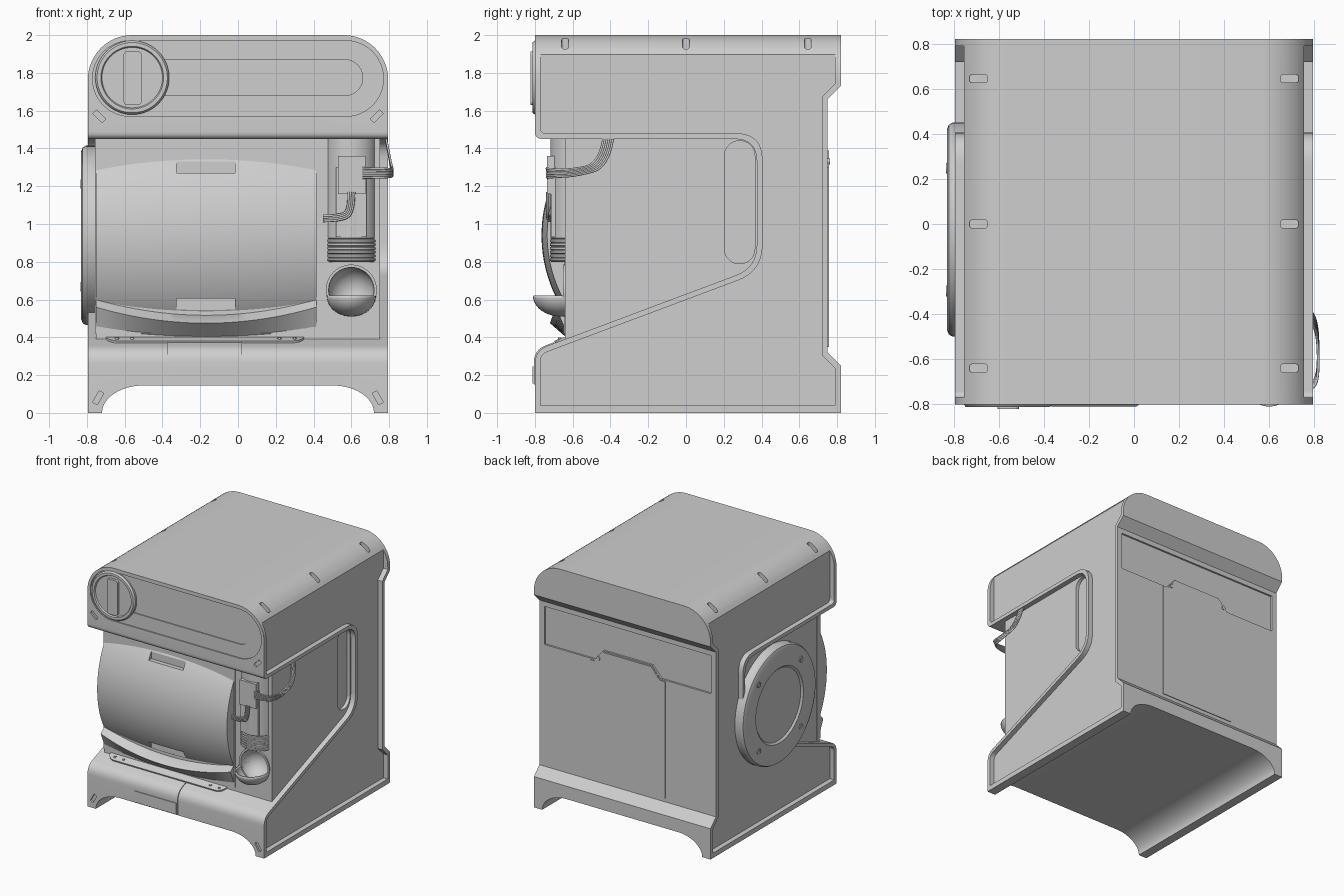
import bpy, bmesh
from math import sin, cos, pi, radians
from mathutils import Vector, Matrix

if "Cube" in bpy.data.objects:
    bpy.data.objects.remove(bpy.data.objects["Cube"])

grey = bpy.data.materials.new("light_grey")
grey.use_nodes = True
tone = (0.62, 0.62, 0.62, 1)
grey.diffuse_color = tone
grey.node_tree.nodes["Principled BSDF"].inputs["Base Color"].default_value = tone


def link(name, data):
    obj = bpy.data.objects.new(name, data)
    bpy.context.collection.objects.link(obj)
    data.materials.append(grey)
    return obj


def finish(name, bm):
    bmesh.ops.remove_doubles(bm, verts=bm.verts, dist=1e-5)
    bmesh.ops.recalc_face_normals(bm, faces=bm.faces)
    mesh = bpy.data.meshes.new(name)
    bm.to_mesh(mesh)
    bm.free()
    return link(name, mesh)


def loft(name, sections):
    """Skin equal-length closed sections and cap both ends."""
    bm = bmesh.new()
    rings = [[bm.verts.new(p) for p in s] for s in sections]
    n = len(rings[0])
    for a, b in zip(rings, rings[1:]):
        for i in range(n):
            j = (i + 1) % n
            bm.faces.new((a[i], a[j], b[j], b[i]))
    bm.faces.new(rings[0])
    bm.faces.new(rings[-1])
    return finish(name, bm)


def place(axis, p, h):
    u, v = p
    return {"X": (h, u, v), "Y": (u, h, v), "Z": (u, v, h)}[axis]


def prism(name, axis, outline, start, end):
    return loft(name, [[place(axis, p, h) for p in outline] for h in (start, end)])


def box(name, x, y, z):
    return prism(name, "Z", [(x[0], y[0]), (x[1], y[0]), (x[1], y[1]), (x[0], y[1])], *z)


def lathe(name, axis, centre, profile, steps=64):
    """Revolve (radius, height) points about an axis."""
    bm = bmesh.new()
    rings = []
    for i in range(steps):
        t = 2 * pi * i / steps
        rings.append([bm.verts.new(place(axis, (centre[0] + r * cos(t), centre[1] + r * sin(t)), h))
                      for r, h in profile])
    for i, a in enumerate(rings):
        b = rings[(i + 1) % steps]
        for j in range(len(profile) - 1):
            bm.faces.new((a[j], a[j + 1], b[j + 1], b[j]))
    return finish(name, bm)


def rounded(points, steps=8):
    """Outline whose corners (u, v, cut) are eased by the cut length."""
    out = []
    for i, (u, v, cut) in enumerate(points):
        p = Vector((u, v))
        if not cut:
            out.append((u, v))
            continue
        a = p + (Vector(points[i - 1][:2]) - p).normalized() * cut
        b = p + (Vector(points[(i + 1) % len(points)][:2]) - p).normalized() * cut
        for k in range(steps + 1):
            t = k / steps
            out.append(tuple(a * (1 - t) ** 2 + p * 2 * t * (1 - t) + b * t * t))
    return out


def slot(centre, width, height, radius, turn=0, steps=10):
    """Rounded rectangle outline, turned by degrees."""
    out = []
    rot = Matrix.Rotation(radians(turn), 2)
    for q, (sx, sy) in enumerate(((1, 1), (-1, 1), (-1, -1), (1, -1))):
        for k in range(steps + 1):
            t = (q + k / steps) * pi / 2
            p = Vector((sx * (width / 2 - radius) + radius * cos(t),
                        sy * (height / 2 - radius) + radius * sin(t)))
            out.append(tuple(rot @ p + Vector(centre)))
    return out


def carve(obj, cutter, operation="DIFFERENCE"):
    mod = obj.modifiers.new("carve", "BOOLEAN")
    mod.operation, mod.object, mod.solver = operation, cutter, "EXACT"
    bpy.context.view_layer.objects.active = obj
    bpy.ops.object.modifier_apply(modifier=mod.name)
    bpy.data.objects.remove(cutter)


# Body shell: side profile crossed with the front silhouette
side = rounded([(-.8, 0, 0), (.82, 0, 0), (.82, .25, 0), (.75, .32, 0), (.75, 1.66, 0),
                (.82, 1.73, 0), (.82, 2, 0), (-.8, 2, 0), (-.8, 1.45, .04),
                (.375, 1.45, .12), (.375, .77, .12), (-.8, .33, .07)])
body = prism("body_shell", "X", side, -.9, .9)
arch = [(-.5 - .22 * cos(k * pi / 24), .145 * sin(k * pi / 24)) for k in range(13)]
dome = [(.56 + .235 * cos(k * pi / 32), 1.765 + .235 * sin(k * pi / 32)) for k in range(17)]
mirror = lambda pts: [(-x, z) for x, z in reversed(pts)]
front = [(-.795, 0)] + arch + mirror(arch) + [(.795, 0)] + dome + mirror(dome)
carve(body, prism("front_cutter", "Y", front, -1, 1), "INTERSECT")

# Sunken side panels inside a raised rim
panel = rounded([(-.77, .04, 0), (.79, .04, 0), (.79, .235, 0), (.72, .305, 0), (.72, 1.675, 0),
                 (.79, 1.745, 0), (.79, 1.91, 0), (-.77, 1.91, 0), (-.77, 1.48, .03),
                 (.405, 1.48, .14), (.405, .75, .14), (-.77, .31, .04)])
for s in (-1, 1):
    carve(body, prism("side_cutter", "X", panel, s * .755, s * .95))
    # Roof vents and corner slots
    for y in (-.64, 0, .645):
        carve(body, prism("vent_cutter", "Z", slot((s * .69, y), .08, .036, .012), 1.91, 2.1))
    for x, z, turn in ((.735, 1.57, 45), (.74, .08, 120)):
        turn = turn if s > 0 else 180 - turn
        carve(body, prism("slot_cutter", "Y", slot((s * x, z), .07, .028, .005, turn), -.9, -.785))

# Control panel recesses
carve(body, prism("panel_cutter", "Y", slot((0, 1.77), 1.54, .4, .199), -.9, -.79))
carve(body, prism("display_cutter", "Y", slot((.08, 1.775), 1.16, .19, .094), -.9, -.782))

# Rear label recess and service hatch
label = [(-.75, 1.31), (-.3, 1.31), (-.22, 1.4), (.22, 1.4), (.3, 1.31), (.75, 1.31),
         (.75, 1.62), (-.75, 1.62)]
carve(body, prism("label_cutter", "Y", label, .735, .9))
hatch = [(-.34, .35), (.34, .35), (.34, 1.3), (.295, 1.3), (.215, 1.39), (-.215, 1.39),
         (-.295, 1.3), (-.34, 1.3)]
prism("service_hatch", "Y", hatch, .74, .756)
for s in (-1, 1):
    lathe("hatch_screw", "Y", (s * .26, 1.33), [(.016, .74), (.016, .762), (0, .762)], 16)

# Inner cabinet with grip recess and scoop hollow
core = box("inner_cabinet", (-.753, .753), (-.64, .7), (.3, 1.5))
carve(core, prism("grip_cutter", "X", slot((.284, 1.115), .16, .65, .078), .725, .9))
bm = bmesh.new()
bmesh.ops.create_uvsphere(bm, u_segments=40, v_segments=20, radius=.12,
                          matrix=Matrix.Translation((.6, -.64, .65)))
carve(core, finish("scoop_cutter", bm))
lathe("scoop_ring", "Y", (.6, .65), [(.135, -.63), (.135, -.65), (.12, -.65), (.12, -.63)])
box("drum_surround", (-.757, .425), (-.646, -.6), (.42, 1.47))

# Barrel drum lid
LEFT, RIGHT, STEPS = -.753, .415, 28
sections, lip = [], []
for i in range(STEPS + 1):
    u = 2 * i / STEPS - 1
    x = LEFT + (RIGHT - LEFT) * i / STEPS
    k = 1 - u * u
    radius = .71 + .03 * k
    arc = [radians(-36 + 72 * j / STEPS) for j in range(STEPS + 1)]
    ring = [(x, -.025 - radius * cos(a), .94 + radius * sin(a)) for a in arc]
    sections.append(ring + [(x, -.5, ring[-1][2]), (x, -.5, ring[0][2])])
    top = .605 - .085 * k
    lip.append([(x, -.6, top), (x, -.64, top), (x, -.69 - .03 * k, top - .045),
                (x, -.64, .445 - .04 * k), (x, -.6, .445 - .04 * k)])
drum = loft("drum_lid", sections)
for z in (1.3, .575):
    carve(drum, box("pull_cutter", (-.325, -.015), (-.9, -.65), (z - .03, z + .03)))
loft("drum_lip", lip)

# Drip plate on the sloping sill
plate = prism("drip_plate", "Z", slot((-.175, -.6), 1.05, .2, .07), 0, .012)
plate.data.transform(Matrix.Translation((0, -.6, .405)) @ Matrix.Rotation(radians(20.5), 4, "X")
                     @ Matrix.Translation((0, .6, 0)))
for x in (-.64, -.56, .22, .3):
    lathe("drip_plate_stud", "Z", (x, -.668), [(.01, .36), (.01, .4), (0, .4)], 12)

# Filter door wrapping over the base edge
door = rounded([(-.79, .15, 0), (-.806, .15, 0), (-.806, .334, .07), (-.7, .3735, 0), (-.7, .34, 0)])
prism("filter_door", "X", door, -.375, .02)
box("filter_handle", (-.365, .01), (-.812, -.8), (.155, .245))

# Side drum bearing cover with screws
lathe("bearing_cover", "X", (-.025, .94), [(0, -.812), (.29, -.812), (.305, -.826), (.445, -.83),
                                          (.465, -.822), (.475, -.805), (.475, -.75)], 80)
for i in range(4):
    t = pi / 4 + i * pi / 2
    lathe("cover_screw", "X", (-.025 + .385 * cos(t), .94 + .385 * sin(t)),
          [(.024, -.82), (.024, -.834), (.014, -.834), (.014, -.828), (0, -.828)], 20)

# Program knob
lathe("knob", "Y", (-.56, 1.775), [(.196, -.78), (.196, -.8), (.186, -.813), (.166, -.813),
                                   (.16, -.802), (0, -.802)])
prism("knob_grip", "Y", slot((-.558, 1.772), .095, .285, .02), -.8, -.822)

# Dispenser bottle with ribbed base
tube = [(0, 1.47), (.138, 1.47), (.138, .925)]
for i in range(6):
    z = .92 - i * .02
    tube += [(.134, z), (.141, z - .004), (.141, z - .014), (.134, z - .018)]
lathe("dispenser_bottle", "Z", (.6, -.58), tube + [(.134, .8), (0, .8)], 48)
box("dispenser_label", (.52, .68), (-.715, -.6), (.93, 1.3))
box("connector_box", (.53, .675), (-.735, -.6), (1.16, 1.36))

# Scoop bowl
bm = bmesh.new()
bmesh.ops.create_uvsphere(bm, u_segments=40, v_segments=24, radius=1)
bmesh.ops.bisect_plane(bm, geom=bm.verts[:] + bm.edges[:] + bm.faces[:], plane_co=(0, 0, 0),
                       plane_no=(0, 0, 1), clear_outer=True)
bmesh.ops.transform(bm, verts=bm.verts, matrix=Matrix.Translation((.6, -.66, .62))
                    @ Matrix.Diagonal((.13, .15, .11, 1)))
bowl = finish("scoop_bowl", bm)
bowl.modifiers.new("wall", "SOLIDIFY").thickness = .01


def ribbon(name, path, first, last, strands=6):
    """Parallel strands whose spread turns from first to last."""
    curve = bpy.data.curves.new(name, "CURVE")
    curve.dimensions, curve.bevel_depth, curve.bevel_resolution = "3D", .006, 2
    for s in range(strands):
        spline = curve.splines.new("NURBS")
        spline.points.add(len(path) - 1)
        for i, p in enumerate(path):
            spread = Vector(first).lerp(Vector(last), i / (len(path) - 1)).normalized()
            co = Vector(p) + spread * (s - (strands - 1) / 2) * .01
            spline.points[i].co = (*co, 1)
        spline.use_endpoint_u, spline.order_u = True, 3
    link(name, curve)


# Ribbon hoses
ribbon("supply_hose", [(.66, -.735, 1.27), (.75, -.735, 1.27), (.81, -.71, 1.27), (.82, -.6, 1.27),
                       (.81, -.43, 1.31), (.78, -.41, 1.47)], (0, 0, 1), (0, -1, .1))
ribbon("link_hose", [(.6, -.735, 1.17), (.6, -.735, 1.08), (.56, -.735, 1.03), (.45, -.72, 1.03)],
       (1, 0, 0), (0, 0, -1), 4)

# Smooth curved faces, keep crisp edges
bpy.ops.object.select_all(action="DESELECT")
for obj in bpy.context.scene.objects:
    if obj.type == "MESH" and obj.data.materials and obj.data.materials[0] == grey:
        obj.select_set(True)
        bpy.context.view_layer.objects.active = obj
bpy.ops.object.shade_smooth_by_angle(angle=radians(30))
